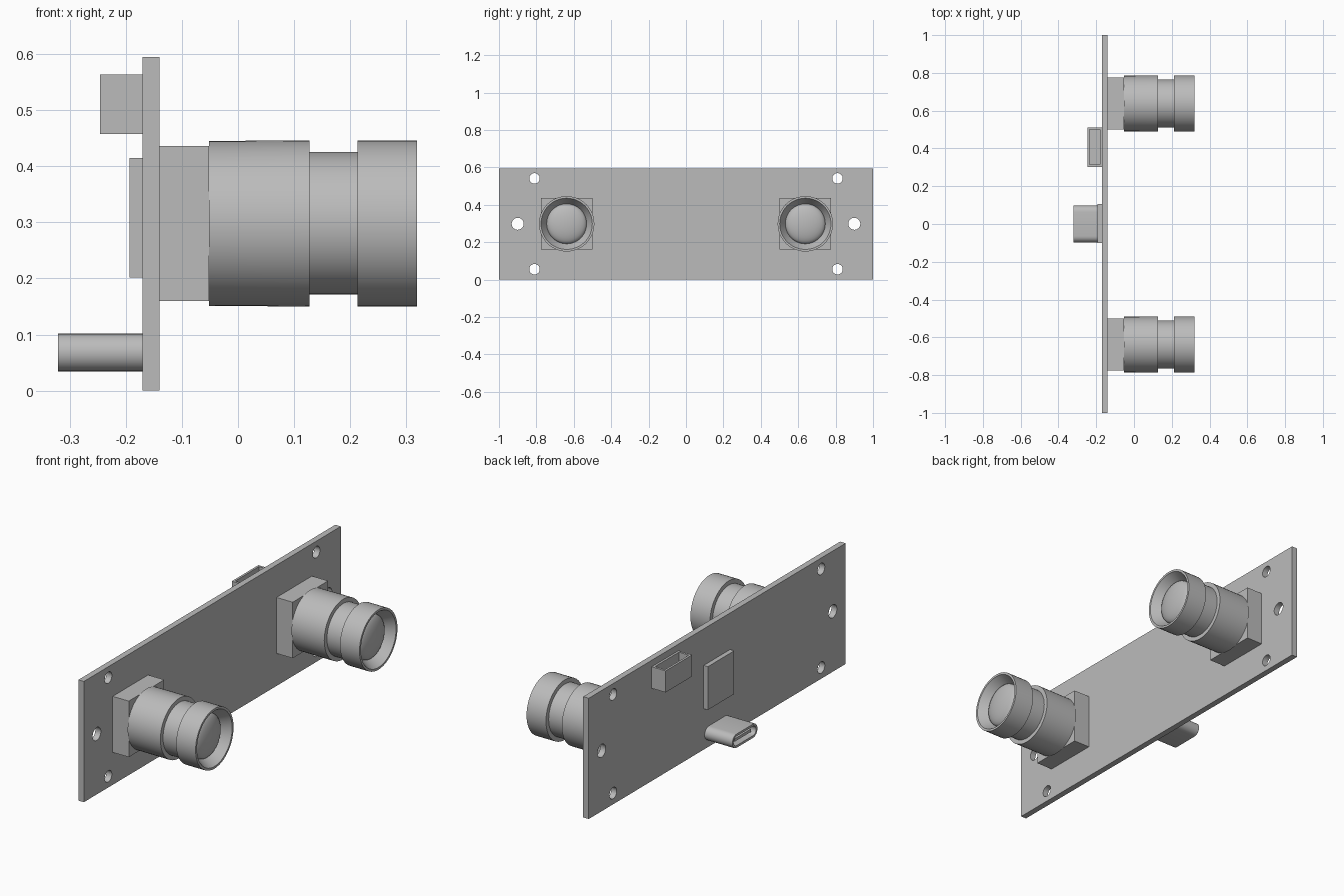
import bpy, bmesh
from math import sin, cos, pi, radians
from mathutils import Matrix, Vector

cube = bpy.data.objects.get("Cube")
if cube:
    bpy.data.objects.remove(cube, do_unlink=True)

grey = bpy.data.materials.new("plain_grey")
grey.use_nodes = True
grey.diffuse_color = (0.5, 0.5, 0.5, 1)
grey.node_tree.nodes["Principled BSDF"].inputs["Base Color"].default_value = (0.5, 0.5, 0.5, 1)


def finish(name, bm, smooth=False):
    bmesh.ops.remove_doubles(bm, verts=bm.verts, dist=1e-5)
    bmesh.ops.recalc_face_normals(bm, faces=bm.faces)
    mesh = bpy.data.meshes.new(name)
    bm.to_mesh(mesh)
    bm.free()
    mesh.materials.append(grey)
    obj = bpy.data.objects.new(name, mesh)
    bpy.context.collection.objects.link(obj)
    bpy.ops.object.select_all(action='DESELECT')
    obj.select_set(True)
    bpy.context.view_layer.objects.active = obj
    if smooth:
        bpy.ops.object.shade_smooth_by_angle(angle=radians(30))
    return obj


def box(name, x, y, z):
    bm = bmesh.new()
    size = [b - a for a, b in (x, y, z)]
    mid = [(a + b) / 2 for a, b in (x, y, z)]
    bmesh.ops.create_cube(bm, size=1, matrix=Matrix.Translation(mid) @ Matrix.Diagonal((*size, 1)))
    return finish(name, bm)


def turned(name, profile, y, z):
    """Revolve (x, radius) points about a line along x."""
    bm = bmesh.new()
    verts = [bm.verts.new((x, y + r, z)) for x, r in profile]
    edges = [bm.edges.new(pair) for pair in zip(verts, verts[1:])]
    bmesh.ops.spin(bm, geom=verts + edges, cent=(0, y, z), axis=(1, 0, 0),
                   angle=2 * pi, steps=48, use_merge=True)
    return finish(name, bm, True)


def socket(name, rings, smooth=False):
    """Skin successive point rings and cap both ends."""
    bm = bmesh.new()
    loops = [[bm.verts.new(p) for p in ring] for ring in rings]
    n = len(loops[0])
    for a, b in zip(loops, loops[1:]):
        for i in range(n):
            j = (i + 1) % n
            bm.faces.new((a[i], a[j], b[j], b[i]))
    bm.faces.new(loops[0])
    bm.faces.new(loops[-1])
    return finish(name, bm, smooth)


# Circuit board with mounting holes
MID = 0.298
board = box("circuit_board", (-0.17, -0.14), (-1, 1), (0, 0.595))
bm = bmesh.new()
for side in (-1, 1):
    for y, z, r in ((0.81, 0.055, 0.028), (0.81, 0.541, 0.028), (0.9, MID, 0.032)):
        place = Matrix.Translation((-0.155, side * y, z)) @ Matrix.Rotation(pi / 2, 4, 'Y')
        bmesh.ops.create_cone(bm, cap_ends=True, segments=32, radius1=r, radius2=r,
                              depth=0.2, matrix=place)
cutter = finish("hole_cutter", bm)
cutter.hide_render = True
bpy.context.view_layer.objects.active = board
cut = board.modifiers.new("holes", 'BOOLEAN')
cut.operation = 'DIFFERENCE'
cut.solver = 'EXACT'
cut.object = cutter
bpy.ops.object.modifier_apply(modifier=cut.name)
bpy.data.objects.remove(cutter, do_unlink=True)

# Pair of camera modules: square mount, stepped barrel, domed glass
barrel = [(-0.052, 0), (-0.052, 0.147), (0.127, 0.148), (0.127, 0.127), (0.213, 0.127),
          (0.213, 0.148), (0.319, 0.148), (0.319, 0.137), (0.27, 0.107), (0.27, 0)]
dome = [(0.27 + 0.035 * sin(a), 0.107 * cos(a)) for a in (i * pi / 16 for i in range(9))]
for label, y in (("right", -0.638), ("left", 0.638)):
    box(label + "_lens_mount", (-0.14, -0.052), (y - 0.138, y + 0.138), (0.16, 0.436))
    turned(label + "_lens_barrel", barrel, y, MID)
    turned(label + "_lens_glass", dome, y, MID)

# Chip on the back
box("processor_chip", (-0.193, -0.17), (-0.1, 0.105), (0.202, 0.415))


# Open-topped cable header
def rectangle(inset, z):
    x0, x1, y0, y1 = -0.246 + inset, -0.17 - inset, 0.303 + inset, 0.51 - inset
    return [(x0, y0, z), (x1, y0, z), (x1, y1, z), (x0, y1, z)]


socket("cable_header", [rectangle(0, 0.457), rectangle(0, 0.563),
                        rectangle(0.011, 0.563), rectangle(0.011, 0.475)])


# Rounded plug socket with inner tongue
def stadium(x, radius):
    points = []
    for i in range(26):
        side = 1 if i < 13 else -1
        a = -pi / 2 + pi * (i % 13) / 12
        points.append((x, side * (0.064 + radius * cos(a)), 0.068 + side * radius * sin(a)))
    return points


socket("port_shell", [stadium(-0.17, 0.034), stadium(-0.321, 0.034),
                      stadium(-0.321, 0.023), stadium(-0.2, 0.023)], True)
box("port_tongue", (-0.31, -0.2), (-0.064, 0.064), (0.061, 0.075))
